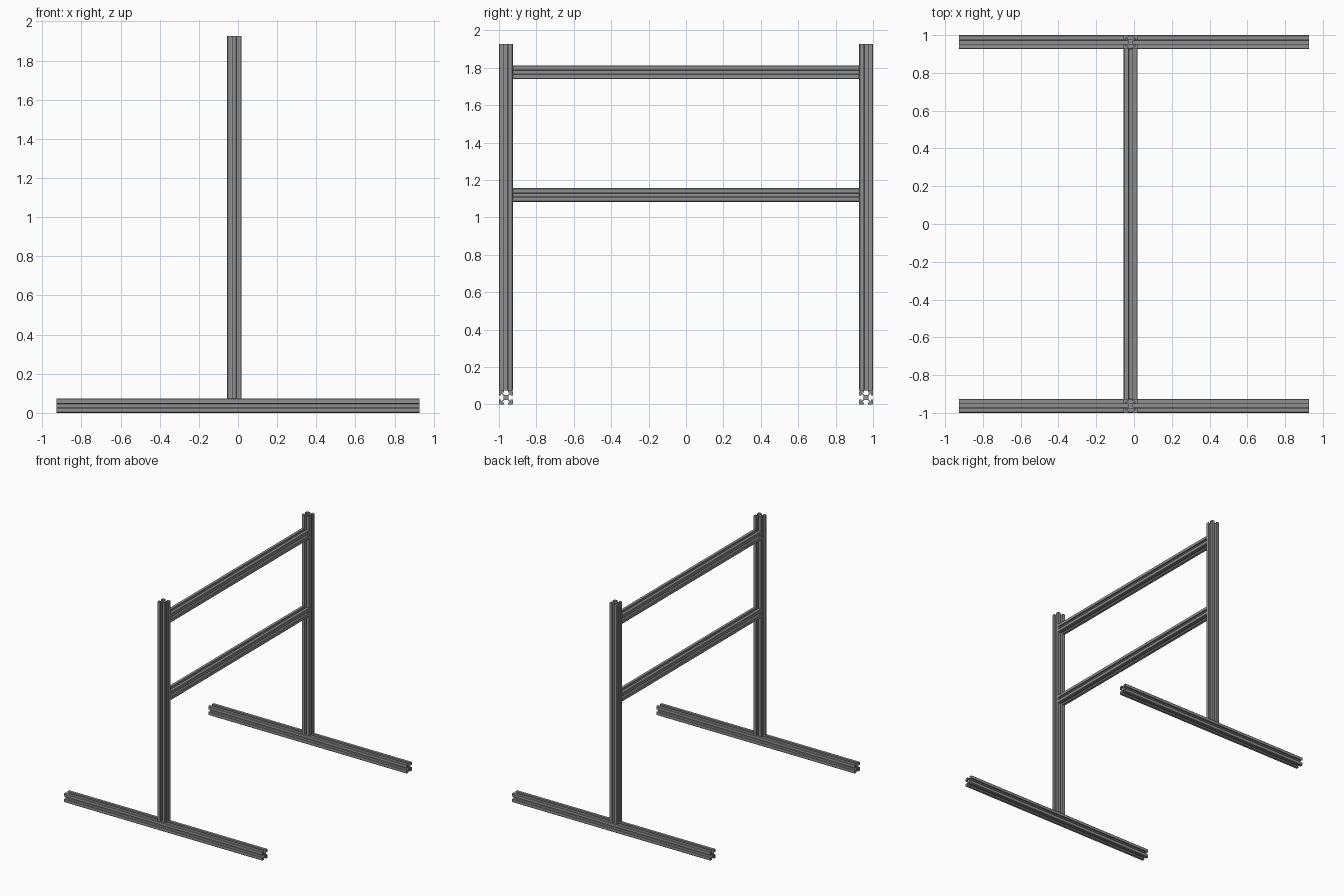
import bpy
from mathutils import Matrix, Vector

cube = bpy.data.objects.get("Cube")
if cube:
    bpy.data.objects.remove(cube, do_unlink=True)

W = 0.0741          # width of the extrusion
L = 25 * W          # length of every bar
H = W / 2
POST_X = -0.018
BEAM_Y = 1 - H

metal = bpy.data.materials.new("grey aluminium")
metal.use_nodes = True
GREY = (0.28, 0.28, 0.28, 1)
metal.diffuse_color = GREY
bsdf = metal.node_tree.nodes["Principled BSDF"]
bsdf.inputs["Base Color"].default_value = GREY


def slotted_section():
    """Outline of a square bar with a T-slot in each side."""
    # One quarter, from the slot floor out round the corner, in half widths
    half = [(0.13, 0.36), (0.24, 0.36), (0.58, 0.70), (0.30, 0.70), (0.30, 1.0), (0.90, 1.0)]
    quarter = half + [(y, x) for x, y in reversed(half)]
    outline = []
    for turn in range(4):
        spin = Matrix.Rotation(-turn * 1.5707963, 2)
        outline += [spin @ Vector(p) * H for p in quarter]
    return outline


def bar(name, centre, axis):
    """Extrude the section along an axis, centred on a point."""
    ring = slotted_section()
    n = len(ring)
    verts = [(p.x, p.y, end) for end in (-L / 2, L / 2) for p in ring]
    faces = [(i, i + n, (i + 1) % n + n, (i + 1) % n) for i in range(n)]
    faces += [tuple(range(n)), tuple(reversed(range(n, 2 * n)))]
    mesh = bpy.data.meshes.new(name)
    mesh.from_pydata(verts, [], faces)
    turn = {"x": Matrix.Rotation(1.5707963, 4, "Y"),
            "y": Matrix.Rotation(1.5707963, 4, "X"),
            "z": Matrix.Identity(4)}[axis]
    mesh.transform(turn)
    mesh.materials.append(metal)
    mesh.update()
    obj = bpy.data.objects.new(name, mesh)
    obj.location = centre
    bpy.context.collection.objects.link(obj)


# Feet and posts at the front and back
for end, side in (("front", -1), ("back", 1)):
    bar(end + "_foot", (0, side * BEAM_Y, H), "x")
    bar(end + "_post", (POST_X, side * BEAM_Y, W + L / 2), "z")

# Rails joining the posts
bar("lower_rail", (POST_X, 0, 1.12), "y")
bar("upper_rail", (POST_X, 0, 1.776), "y")
